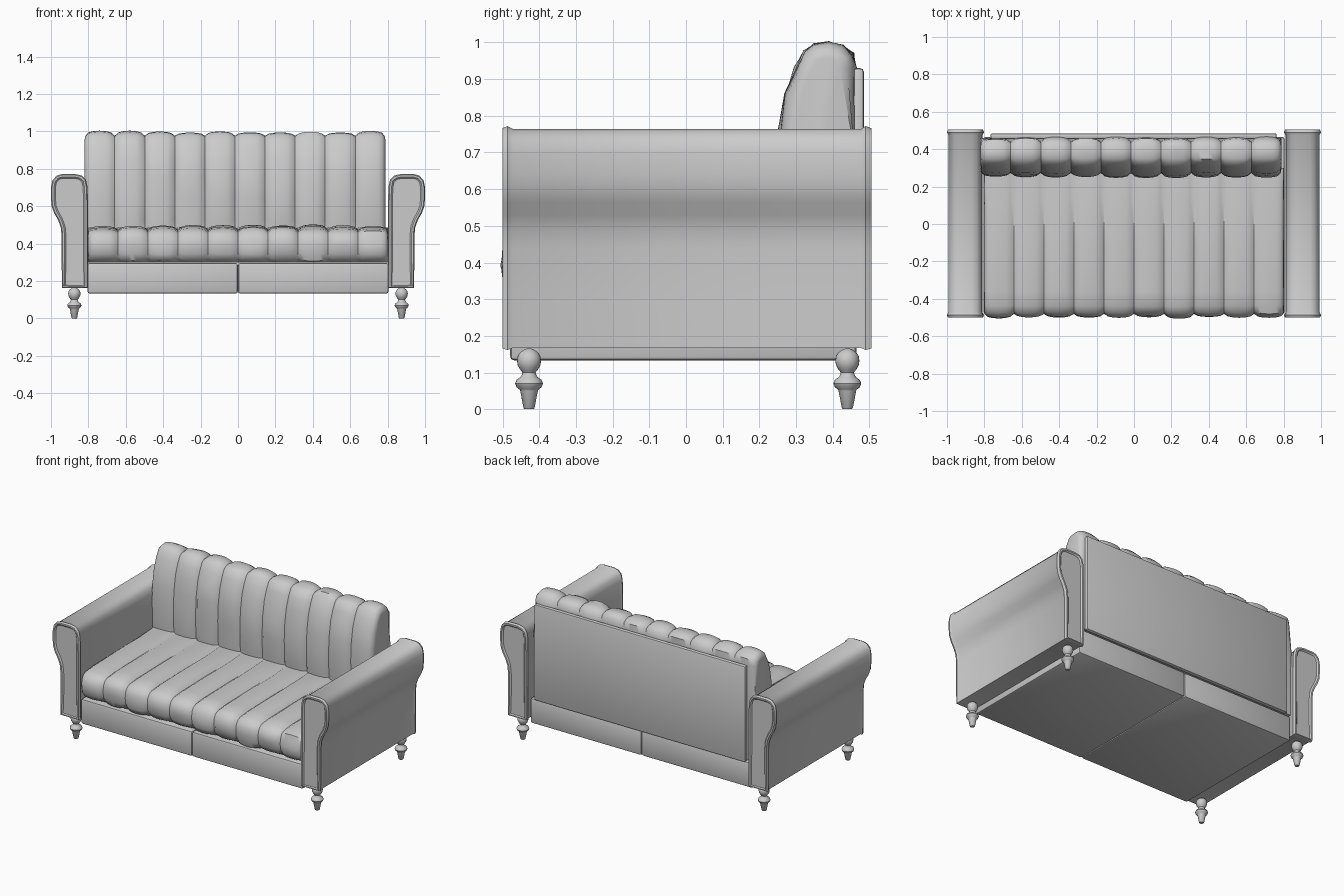
import bpy, bmesh, math, random
from mathutils import Vector

if "Cube" in bpy.data.objects:
    bpy.data.objects.remove(bpy.data.objects["Cube"])

random.seed(4)


def finish(name, bm, angle=40):
    bmesh.ops.recalc_face_normals(bm, faces=bm.faces)
    me = bpy.data.meshes.new(name)
    bm.to_mesh(me)
    bm.free()
    ob = bpy.data.objects.new(name, me)
    bpy.context.collection.objects.link(ob)
    bpy.ops.object.select_all(action='DESELECT')
    bpy.context.view_layer.objects.active = ob
    ob.select_set(True)
    bpy.ops.object.shade_smooth_by_angle(angle=math.radians(angle))
    return ob


def loft(name, rings, angle=40):
    """Skin a list of equal closed rings and cap both ends."""
    bm = bmesh.new()
    vs = [[bm.verts.new(p) for p in r] for r in rings]
    n = len(rings[0])
    for a, b in zip(vs, vs[1:]):
        for i in range(n):
            j = (i + 1) % n
            bm.faces.new((a[i], a[j], b[j], b[i]))
    bm.faces.new(vs[0])
    bm.faces.new(vs[-1])
    return finish(name, bm, angle)


def normals(pts):
    """Outward normals of a counter-clockwise 2D outline."""
    out = []
    for i in range(len(pts)):
        t = Vector(pts[(i + 1) % len(pts)]) - Vector(pts[i - 1])
        out.append(Vector((t.y, -t.x)).normalized())
    return out


def offset(pts, d):
    return [(p[0] + n.x * d, p[1] + n.y * d) for p, n in zip(pts, normals(pts))]


def box(name, lo, hi, bevel, segs=2):
    bm = bmesh.new()
    bmesh.ops.create_cube(bm, size=1)
    for v in bm.verts:
        v.co = [(a + b) / 2 + c * (b - a) for a, b, c in zip(lo, hi, v.co)]
    bmesh.ops.bevel(bm, geom=bm.edges[:], offset=bevel, segments=segs,
                    profile=0.5, affect='EDGES')
    return finish(name, bm)


def channel_cushion(name, prof, x0, x1, depth, flat, count=10, steps=8):
    """Sweep a (y, z) outline along x with puffed channels; points in flat stay put."""
    ns = normals(prof)
    w = (x1 - x0) / count
    puff = [[random.uniform(-0.004, 0.008) for _ in prof] for _ in range(count)]
    rings = []

    def ring(x, d, extra=None, k=0):
        r = []
        for i, (p, n) in enumerate(zip(prof, ns)):
            e = 0 if i in flat else d + (extra[i] * k if extra else 0)
            r.append((x, p[0] + n.x * e, p[1] + n.y * e))
        rings.append(r)

    ring(x0, -0.04)
    for c in range(count):
        for s in range(steps + (c == count - 1)):
            t = s / steps
            h = math.sqrt(max(0, 1 - (2 * t - 1) ** 2))
            x = x0 + (c + t) * w
            if (c == 0 and s == 0) or s == steps:
                x += 0.004 if s == 0 else -0.004
            ring(x, -depth * (1 - h), puff[c], h)
    ring(x1, -0.04)
    return loft(name, rings, 50)


# Rolled arms with a piped rim at both ends
arm = [(0.81, 0.167), (0.935, 0.167), (0.935, 0.30), (0.935, 0.44), (0.94, 0.49),
       (0.955, 0.53), (0.975, 0.565), (0.988, 0.60), (0.992, 0.64), (0.992, 0.70),
       (0.985, 0.735), (0.965, 0.757), (0.94, 0.764), (0.87, 0.764), (0.84, 0.757),
       (0.82, 0.737), (0.812, 0.70), (0.81, 0.60), (0.81, 0.40)]
sections = [(-0.493, -0.016), (-0.501, -0.008), (-0.501, 0.002), (-0.487, 0.008),
            (-0.472, 0.0), (0.477, 0.0), (0.49, 0.008), (0.506, 0.002),
            (0.506, -0.008), (0.498, -0.016)]
for side, label in ((1, "right"), (-1, "left")):
    loft(label + "_arm", [[(side * p[0], y, p[1]) for p in offset(arm, d)]
                          for y, d in sections])

# Base frame in two halves
box("base_left", (-0.805, -0.48, 0.133), (-0.0005, 0.465, 0.297), 0.012)
box("base_right", (0.0005, -0.48, 0.133), (0.805, 0.465, 0.297), 0.012)

# Seat cushion
seat = [(0.30, 0.30), (-0.44, 0.30), (-0.475, 0.312), (-0.494, 0.345), (-0.499, 0.39),
        (-0.494, 0.43), (-0.475, 0.463), (-0.44, 0.48), (-0.36, 0.488),
        (-0.10, 0.493), (0.12, 0.495), (0.30, 0.485)]
seat.reverse()
channel_cushion("seat_cushion", seat, -0.803, 0.803, 0.018, {0, 10, 11})

# Back cushion
back = [(0.46, 0.31), (0.46, 0.70), (0.46, 0.93), (0.452, 0.968), (0.425, 0.988),
        (0.39, 0.997), (0.35, 0.992), (0.325, 0.975), (0.30, 0.93), (0.275, 0.86),
        (0.258, 0.76), (0.252, 0.65), (0.255, 0.52), (0.27, 0.40), (0.28, 0.31)]
channel_cushion("back_cushion", back, -0.82, 0.788, 0.02, {0, 1, 14})

# Rear panel
box("back_panel", (-0.767, 0.455, 0.30), (0.763, 0.485, 0.93), 0.01)

# Turned feet
foot = [(0.012, 0.0), (0.015, 0.003), (0.024, 0.05), (0.026, 0.054), (0.034, 0.06),
        (0.038, 0.07), (0.034, 0.08), (0.024, 0.087), (0.02, 0.093), (0.018, 0.10),
        (0.025, 0.109), (0.031, 0.12), (0.033, 0.132), (0.031, 0.145),
        (0.024, 0.155), (0.012, 0.163), (0.004, 0.166)]
for side, sl in ((1, "right"), (-1, "left")):
    for y, yl in ((-0.428, "front"), (0.44, "rear")):
        loft(f"{yl}_{sl}_foot",
             [[(side * 0.875 + r * math.cos(a * math.tau / 20),
                y + r * math.sin(a * math.tau / 20), z) for a in range(20)]
              for r, z in foot])
